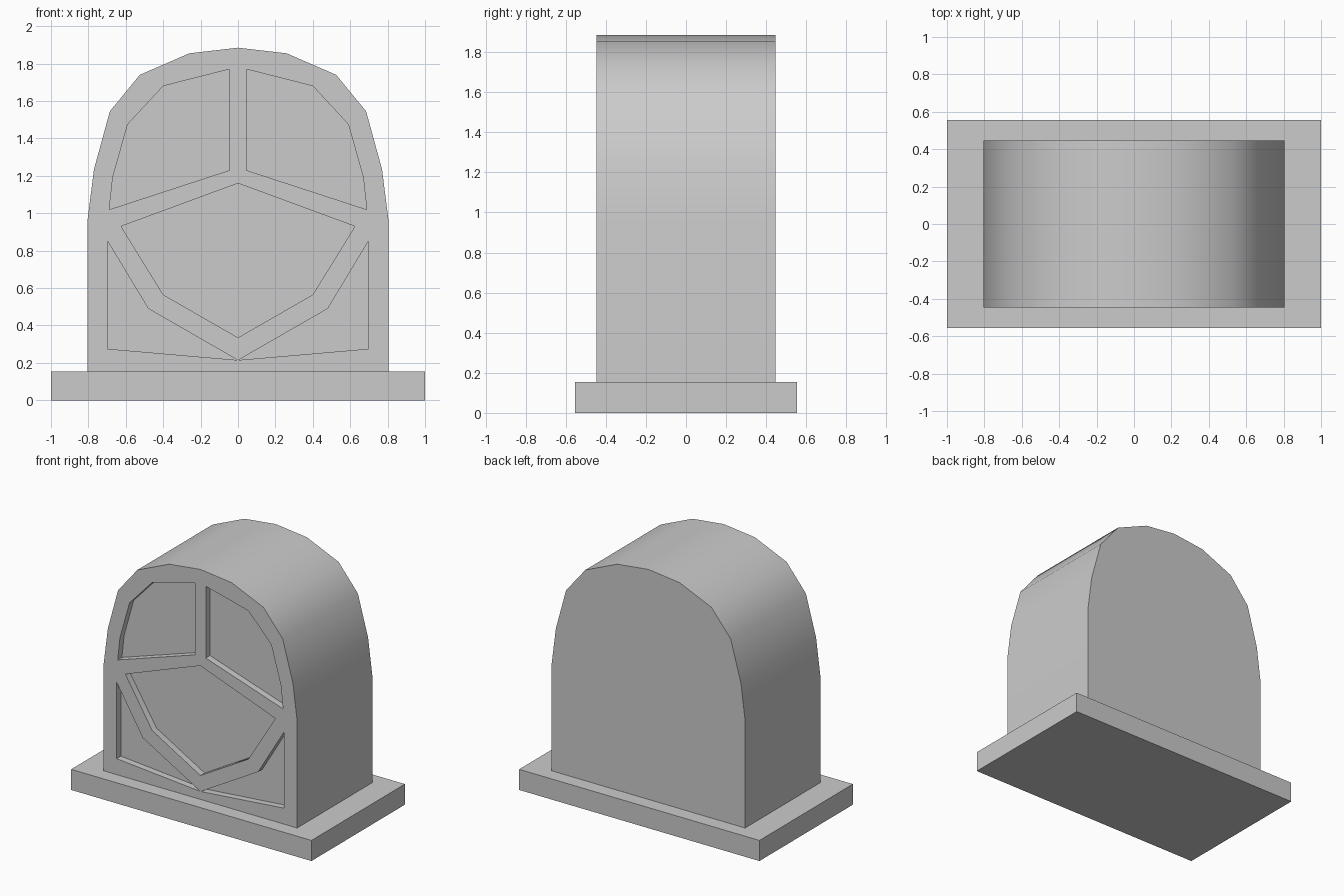
import bpy, bmesh

if "Cube" in bpy.data.objects:
    bpy.data.objects.remove(bpy.data.objects["Cube"])

HALF_DEPTH = 0.447
BASE_TOP = 0.155
RECESS = 0.05


def add_prism(bm, outline, y0, y1):
    """Extrude an (x, z) outline from y0 to y1."""
    face = bm.faces.new([bm.verts.new((x, y0, z)) for x, z in outline])
    ext = bmesh.ops.extrude_face_region(bm, geom=[face])
    verts = [g for g in ext["geom"] if isinstance(g, bmesh.types.BMVert)]
    bmesh.ops.translate(bm, verts=verts, vec=(0, y1 - y0, 0))


def prism_object(name, outlines, y0, y1):
    bm = bmesh.new()
    for outline in outlines:
        add_prism(bm, outline, y0, y1)
    bmesh.ops.recalc_face_normals(bm, faces=bm.faces[:])
    mesh = bpy.data.meshes.new(name)
    bm.to_mesh(mesh)
    bm.free()
    obj = bpy.data.objects.new(name, mesh)
    bpy.context.collection.objects.link(obj)
    return obj


def mirrored(points):
    return [(-x, z) for x, z in reversed(points)]


def symmetric(points):
    """Close a right-hand half outline with its mirror image."""
    return points + [(-x, z) for x, z in reversed(points) if x > 0]


# Base slab
prism_object("base", [[(-1, 0), (1, 0), (1, BASE_TOP), (-1, BASE_TOP)]], -0.555, 0.555)

# Arched body
arch = [(0.805, BASE_TOP), (0.805, 0.96), (0.77, 1.235), (0.685, 1.545),
        (0.525, 1.74), (0.26, 1.855), (0, 1.885)]
body = prism_object("arched_body", [symmetric(arch)], -HALF_DEPTH, HALF_DEPTH)

# Recessed front panels
upper = [(0.045, 1.77), (0.045, 1.23), (0.688, 1.02), (0.67, 1.19),
         (0.59, 1.475), (0.40, 1.68)]
lower = [(0.697, 0.85), (0.48, 0.49), (0.002, 0.215), (0.697, 0.275)]
centre = symmetric([(0, 1.16), (0.625, 0.93), (0.40, 0.565), (0, 0.335)])
# the centre outline starts and ends on the axis
panels = [upper, mirrored(upper), lower, mirrored(lower), centre]
cutter = prism_object("panel_cutter", panels, -HALF_DEPTH - 0.1, -HALF_DEPTH + RECESS)
cutter.hide_render = True

cut = body.modifiers.new("panels", "BOOLEAN")
cut.operation = "DIFFERENCE"
cut.solver = "EXACT"
cut.object = cutter
bpy.context.view_layer.objects.active = body
body.select_set(True)
bpy.ops.object.modifier_apply(modifier=cut.name)
bpy.data.objects.remove(cutter)

# Smooth arch, crisp edges
bpy.ops.object.shade_smooth_by_angle(angle=0.52)
